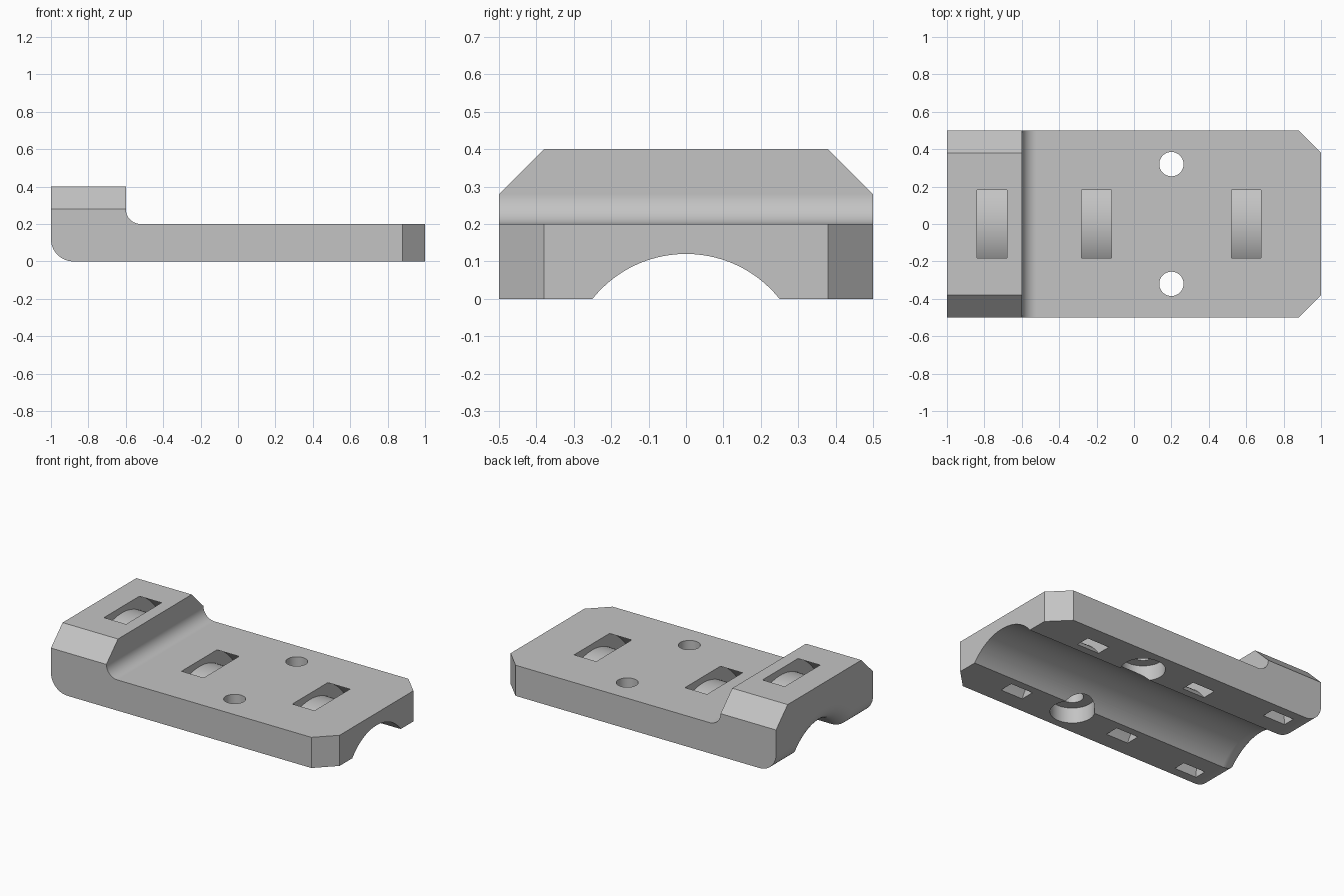
import bpy, bmesh
from math import sin, cos, pi, radians
from mathutils import Vector, Matrix

cube = bpy.data.objects.get("Cube")
if cube:
    bpy.data.objects.remove(cube, do_unlink=True)

# Main dimensions
THICK, STEP_TOP, CHAMFER = 0.2, 0.4, 0.12
AXIS_Z, GROOVE_R = -0.2, 0.32
ROUND = 0.12
TIE_IN, TIE_OUT, TIE_W = 0.36, 0.44, 0.16

grey = bpy.data.materials.new("plain grey")
grey.use_nodes = True
grey.diffuse_color = (0.55, 0.55, 0.55, 1)
grey.node_tree.nodes["Principled BSDF"].inputs["Base Color"].default_value = grey.diffuse_color


def finish(bm, name):
    bmesh.ops.recalc_face_normals(bm, faces=bm.faces)
    mesh = bpy.data.meshes.new(name)
    bm.to_mesh(mesh)
    bm.free()
    mesh.materials.append(grey)
    ob = bpy.data.objects.new(name, mesh)
    bpy.context.collection.objects.link(ob)
    return ob


def arc(cx, cy, r, a0, a1, n=16):
    steps = [radians(a0 + (a1 - a0) * i / n) for i in range(n + 1)]
    return [(cx + r * cos(a), cy + r * sin(a)) for a in steps]


def lathe(name, profile, place, n=96):
    """Closed solid from (height, radius) pairs turned about local z."""
    bm = bmesh.new()
    rings = [[bm.verts.new((r * cos(2 * pi * i / n), r * sin(2 * pi * i / n), h))
              for i in range(n)] for h, r in profile]
    for a, b in zip(rings, rings[1:]):
        for i in range(n):
            j = (i + 1) % n
            bm.faces.new((a[i], a[j], b[j], b[i]))
    bm.faces.new(rings[0])
    bm.faces.new(rings[-1])
    bm.transform(place)
    return finish(bm, name)


def hollow_ring(name, x, z):
    """Band-shaped cutter wrapped around the x direction."""
    n, bm = 96, bmesh.new()
    loops = []
    for dx, r in ((-1, TIE_IN), (1, TIE_IN), (1, TIE_OUT), (-1, TIE_OUT)):
        loops.append([bm.verts.new((x + dx * TIE_W / 2, r * cos(2 * pi * i / n),
                                    z + r * sin(2 * pi * i / n))) for i in range(n)])
    for k in range(4):
        a, b = loops[k], loops[(k + 1) % 4]
        for i in range(n):
            j = (i + 1) % n
            bm.faces.new((a[i], a[j], b[j], b[i]))
    return finish(bm, name)


# Plate with raised step: side profile extruded along y
outline = [(-1, STEP_TOP), (-0.6, STEP_TOP)]
outline += arc(-0.52, 0.28, 0.08, 180, 270)
outline += [(1, THICK), (1, 0)]
outline += arc(-1 + ROUND, ROUND, ROUND, 270, 180)
bm = bmesh.new()
face = bm.faces.new([bm.verts.new((x, -0.5, z)) for x, z in outline])
side = bmesh.ops.extrude_face_region(bm, geom=[face])
bmesh.ops.translate(bm, vec=(0, 1, 0),
                    verts=[v for v in side["geom"] if isinstance(v, bmesh.types.BMVert)])
bmesh.ops.recalc_face_normals(bm, faces=bm.faces)

# Chamfers on the step sides and the far end corners
for s in (-1, 1):
    for point, normal in (((0, s * 0.5, STEP_TOP - CHAMFER), (0, s, 1)),
                          ((1 - CHAMFER, s * 0.5, 0), (1, s, 0))):
        cut = bmesh.ops.bisect_plane(bm, geom=bm.verts[:] + bm.edges[:] + bm.faces[:],
                                     plane_co=point, plane_no=Vector(normal).normalized(),
                                     clear_outer=True)
        bmesh.ops.holes_fill(bm, edges=[e for e in bm.edges if e.is_boundary], sides=0)
plate = finish(bm, "mounting_plate")

# Round groove underneath, flaring out at the step end
flare = [(-1 + ROUND - ROUND * sin(t), GROOVE_R + ROUND - ROUND * cos(t))
         for t in [radians(90 - 7.5 * i) for i in range(13)]]
along_x = Matrix.Translation((0, 0, AXIS_Z)) @ Matrix.Rotation(pi / 2, 4, 'Y')
cutters = [lathe("groove_cutter", [(-1.1, GROOVE_R + ROUND)] + flare + [(1.1, GROOVE_R)],
                 along_x, 128)]

# Curved strap slots; the one in the step sits higher
for x, z in ((-0.76, AXIS_Z + STEP_TOP - THICK), (-0.2, AXIS_Z), (0.6, AXIS_Z)):
    cutters.append(hollow_ring("slot_cutter", x, z))

# Screw holes with wide recesses from below
for y in (-0.32, 0.32):
    cutters.append(lathe("screw_cutter", [(-0.1, 0.13), (0.1, 0.13), (0.1, 0.065), (0.3, 0.065)],
                         Matrix.Translation((0.2, y, 0)), 48))

bpy.context.view_layer.objects.active = plate
for c in cutters:
    c.hide_render = True
    mod = plate.modifiers.new("cut", 'BOOLEAN')
    mod.operation, mod.solver, mod.object = 'DIFFERENCE', 'EXACT', c
    bpy.ops.object.modifier_apply(modifier=mod.name)
    bpy.data.objects.remove(c, do_unlink=True)

# Smooth curves with crisp edges
bpy.ops.object.select_all(action='DESELECT')
plate.select_set(True)
bpy.ops.object.shade_smooth_by_angle(angle=radians(25))
weighted = plate.modifiers.new("weighted normals", 'WEIGHTED_NORMAL')
weighted.keep_sharp = True
